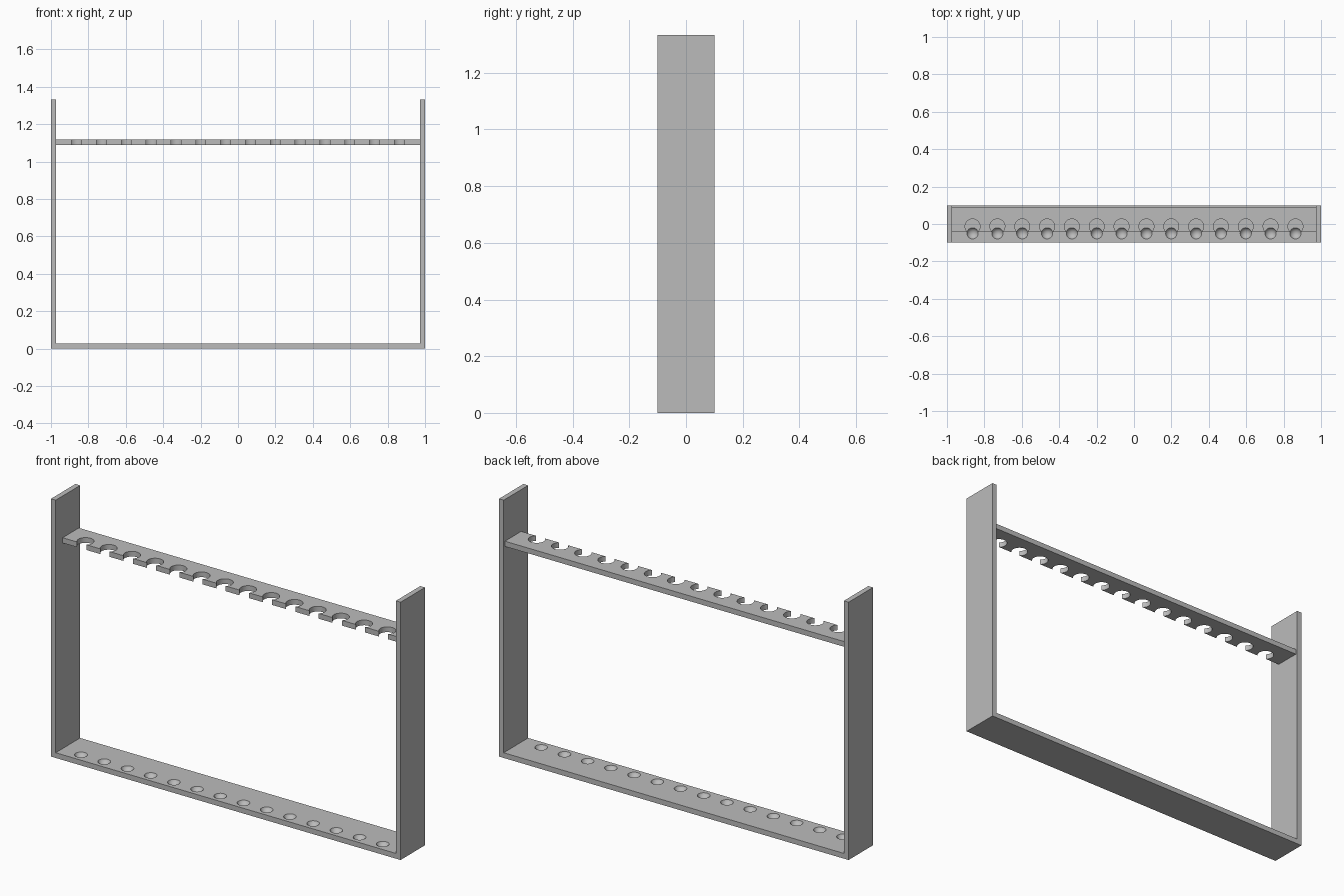
import bpy
import math

if "Cube" in bpy.data.objects:
    bpy.data.objects.remove(bpy.data.objects["Cube"], do_unlink=True)

GREY = (0.5, 0.5, 0.5, 1)
mat = bpy.data.materials.new("plain grey")
mat.use_nodes = True
mat.diffuse_color = GREY
mat.node_tree.nodes["Principled BSDF"].inputs["Base Color"].default_value = GREY

WIDTH, DEPTH, HEIGHT, THICK = 2.0, 0.2, 1.333, 0.027
SLOTS, PITCH = 14, 0.1328
INNER = WIDTH / 2 - THICK


def board(name, low, high):
    """Box spanning two opposite corners."""
    bpy.ops.mesh.primitive_cube_add(size=1, location=[(a + b) / 2 for a, b in zip(low, high)])
    ob = bpy.context.object
    ob.name = name
    ob.scale = [b - a for a, b in zip(low, high)]
    bpy.ops.object.transform_apply(location=False, rotation=False, scale=True)
    ob.data.materials.append(mat)
    return ob


def cut_row(target, add_cutter):
    """Subtract a row of evenly spaced cutters from a board."""
    cutters = []
    for i in range(SLOTS):
        add_cutter((i - (SLOTS - 1) / 2) * PITCH)
        cutters.append(bpy.context.object)
    bpy.ops.object.select_all(action='DESELECT')
    for c in cutters:
        c.select_set(True)
    bpy.ops.object.join()
    cutter = bpy.context.object
    cutter.data.materials.append(mat)
    mod = target.modifiers.new("holes", 'BOOLEAN')
    mod.operation, mod.solver, mod.object = 'DIFFERENCE', 'EXACT', cutter
    bpy.ops.object.select_all(action='DESELECT')
    target.select_set(True)
    bpy.context.view_layer.objects.active = target
    bpy.ops.object.modifier_apply(modifier=mod.name)
    bpy.data.objects.remove(cutter, do_unlink=True)
    bpy.ops.object.shade_smooth_by_angle(angle=math.radians(30))


# Upright side boards
for side, sign in (("left", 1), ("right", -1)):
    xs = sorted((sign * INNER, sign * WIDTH / 2))
    board(side + "_upright", (xs[0], -DEPTH / 2, 0), (xs[1], DEPTH / 2, HEIGHT))

# Base with round dimples for the rod butts
base = board("base_board", (-INNER, -DEPTH / 2, 0), (INNER, DEPTH / 2, THICK))
RIM, DIP = 0.03, 0.02
ball = (RIM ** 2 + DIP ** 2) / (2 * DIP)
cut_row(base, lambda x: bpy.ops.mesh.primitive_uv_sphere_add(
    segments=32, ring_count=24, radius=ball, location=(x, -0.05, THICK + ball - DIP)))

# Upper shelf with round notches open at the front edge
shelf = board("notched_shelf", (-INNER, -0.043, 1.09), (INNER, 0.09, 1.117))
cut_row(shelf, lambda x: bpy.ops.mesh.primitive_cylinder_add(
    vertices=48, radius=0.04, depth=0.1, location=(x, -0.013, 1.1)))
